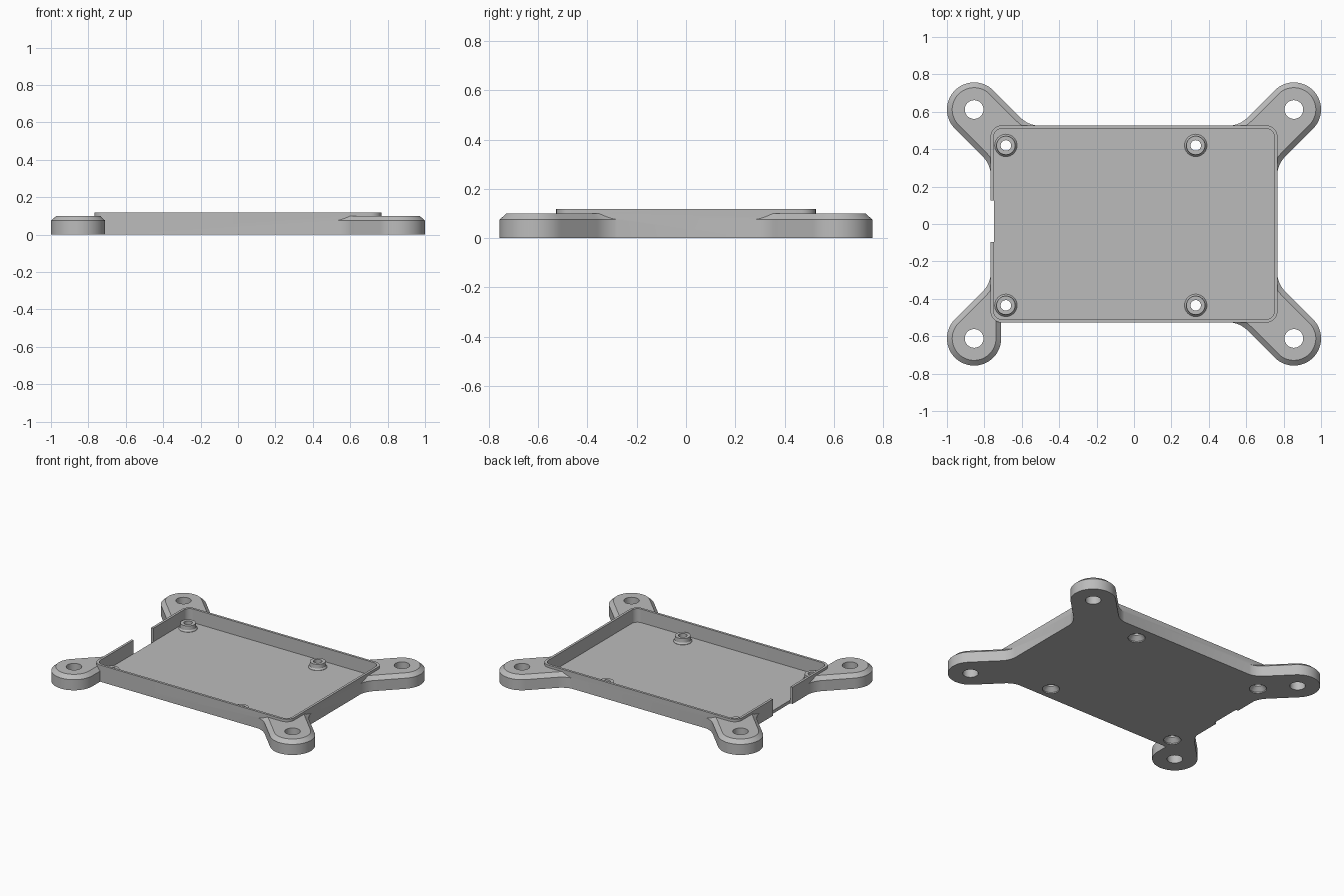
import bpy
import bmesh
from math import sin, cos, radians, sqrt

cube = bpy.data.objects.get("Cube")
if cube:
    bpy.data.objects.remove(cube, do_unlink=True)

grey = bpy.data.materials.new("plain grey")
grey.use_nodes = True
colour = (0.5, 0.5, 0.5, 1)
grey.diffuse_color = colour
grey.node_tree.nodes["Principled BSDF"].inputs["Base Color"].default_value = colour

# Main sizes
HX, HY, WALL, FLOOR, HEIGHT = 0.767, 0.527, 0.017, 0.022, 0.118
LUG_X, LUG_Y, LUG_R, FILLET = 0.855, 0.612, 0.145, 0.15
LUG_SIDE, LUG_TOP, CHAMFER = 0.075, 0.1, 0.028


def arc(x, y, r, start, end, n):
    angles = [radians(start + (end - start) * i / n) for i in range(n + 1)]
    return [(x + r * cos(a), y + r * sin(a)) for a in angles]


def loft(name, layers):
    """Solid skinned through (outline, z) layers of equal point count."""
    bm = bmesh.new()
    rings = [[bm.verts.new((x, y, z)) for x, y in pts] for pts, z in layers]
    bm.faces.new(rings[0][::-1])
    bm.faces.new(rings[-1])
    n = len(rings[0])
    for low, high in zip(rings, rings[1:]):
        for i in range(n):
            j = (i + 1) % n
            bm.faces.new((low[i], low[j], high[j], high[i]))
    bmesh.ops.recalc_face_normals(bm, faces=bm.faces)
    mesh = bpy.data.meshes.new(name)
    bm.to_mesh(mesh)
    bm.free()
    mesh.materials.append(grey)
    ob = bpy.data.objects.new(name, mesh)
    bpy.context.collection.objects.link(ob)
    return ob


def rounded_rect(hx, hy, r):
    pts = []
    for sx, sy, a in ((1, 1, 0), (-1, 1, 90), (-1, -1, 180), (1, -1, 270)):
        pts += arc(sx * (hx - r), sy * (hy - r), r, a, a + 90, 8)
    return pts


def turned(name, x, y, profile):
    """Round solid from (radius, z) steps."""
    return loft(name, [(arc(x, y, r, 0, 348.75, 31), z) for r, z in profile])


def lug_outline(inset, straight):
    """Lug in the +x +y quarter, flowing into the tray with fillets."""
    r, f = LUG_R - inset, FILLET + inset
    reach = sqrt(2) * (LUG_R + FILLET)
    fy = HY + FILLET - 0.002
    fx = LUG_X + fy - LUG_Y - reach
    gx = HX + FILLET - 0.002
    gy = LUG_Y + gx - LUG_X - reach
    if straight:
        pts = arc(LUG_X, LUG_Y, r, -45, 180, 36)
        pts.append((LUG_X - r, HY - 0.07))
    else:
        pts = arc(LUG_X, LUG_Y, r, -45, 135, 30)
        pts += arc(fx, fy, f, -45, -90, 10)
    return pts + arc(gx, gy, f, 180, 135, 10)


def combine(target, tool, operation):
    mod = target.modifiers.new(tool.name, 'BOOLEAN')
    mod.object = tool
    mod.operation = operation
    mod.solver = 'EXACT'
    bpy.context.view_layer.objects.active = target
    bpy.ops.object.modifier_apply(modifier=mod.name)
    bpy.data.objects.remove(tool, do_unlink=True)


# Tray block
outer = rounded_rect(HX, HY, 0.06)
tray = loft("mounting_tray", [(outer, 0), (outer, HEIGHT)])

# Corner lugs; the front one beside the notch has a straight inner side
for sx in (1, -1):
    for sy in (1, -1):
        straight = sx < 0 and sy < 0
        layers = []
        for inset, z in ((0, 0), (0, LUG_SIDE), (CHAMFER, LUG_TOP)):
            pts = [(x * sx, y * sy) for x, y in lug_outline(inset, straight)]
            layers.append((pts, z))
        combine(tray, loft("corner_lug", layers), 'UNION')

# Hollow inside
inner = rounded_rect(HX - WALL, HY - WALL, 0.045)
combine(tray, loft("hollow", [(inner, FLOOR), (inner, 0.3)]), 'DIFFERENCE')

# Standoffs with flared feet and holes countersunk from below
for x in (-0.685, 0.33):
    for y in (-0.435, 0.42):
        boss = turned("standoff", x, y, [(0.06, 0.01), (0.06, FLOOR + 0.002),
                                         (0.052, FLOOR + 0.012), (0.05, 0.062)])
        combine(tray, boss, 'UNION')
        hole = turned("screw_hole", x, y, [(0.056, -0.05), (0.056, 0.008),
                                           (0.028, 0.036), (0.028, 0.2)])
        combine(tray, hole, 'DIFFERENCE')

# Lug holes
for sx in (1, -1):
    for sy in (1, -1):
        hole = turned("lug_hole", sx * LUG_X, sy * LUG_Y, [(0.05, -0.1), (0.05, 0.3)])
        combine(tray, hole, 'DIFFERENCE')

# Notch through the right wall
notch = [(-0.9, -0.095), (-HX + WALL + 0.001, -0.095),
         (-HX + WALL + 0.001, 0.125), (-0.9, 0.125)]
combine(tray, loft("wall_notch", [(notch, -0.1), (notch, 0.3)]), 'DIFFERENCE')

bpy.ops.object.select_all(action='DESELECT')
tray.select_set(True)
bpy.context.view_layer.objects.active = tray
bpy.ops.object.shade_smooth_by_angle(angle=radians(25))
